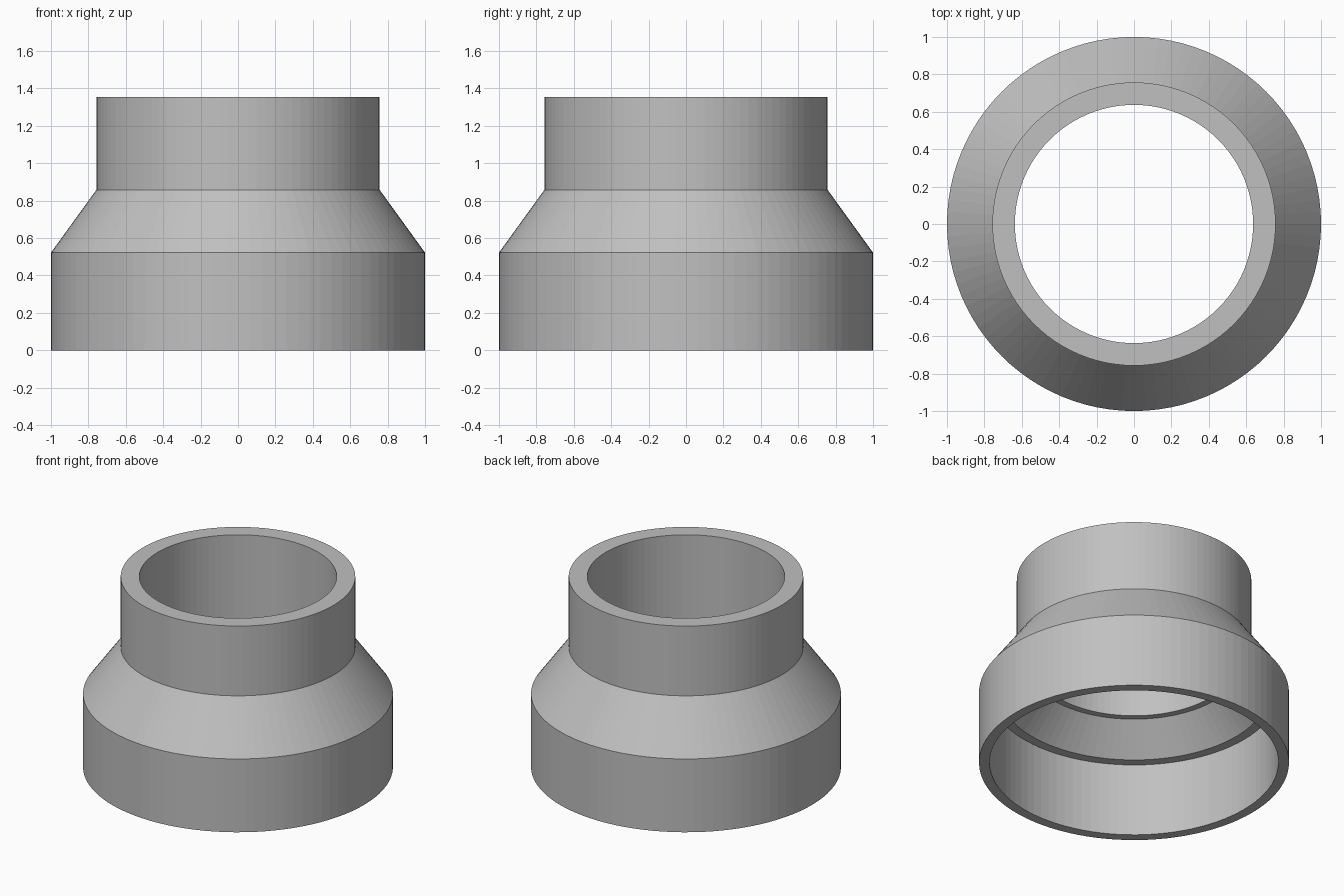
import bpy
import bmesh
from math import cos, sin, tau

SEGMENTS = 96

cube = bpy.data.objects.get("Cube")
if cube:
    bpy.data.objects.remove(cube, do_unlink=True)

grey = bpy.data.materials.new("plain grey")
grey.use_nodes = True
colour = (0.53, 0.53, 0.53, 1)
grey.diffuse_color = colour
grey.node_tree.nodes["Principled BSDF"].inputs["Base Color"].default_value = colour


def lathe(name, profile):
    """Revolve a closed (radius, height) profile around z."""
    bm = bmesh.new()
    rings = [[bm.verts.new((r * cos(tau * i / SEGMENTS), r * sin(tau * i / SEGMENTS), z))
              for i in range(SEGMENTS)] for r, z in profile]
    for k, ring in enumerate(rings):
        following = rings[(k + 1) % len(rings)]
        for i in range(SEGMENTS):
            j = (i + 1) % SEGMENTS
            bm.faces.new((ring[i], ring[j], following[j], following[i]))
    bmesh.ops.recalc_face_normals(bm, faces=bm.faces)
    mesh = bpy.data.meshes.new(name)
    bm.to_mesh(mesh)
    bm.free()
    mesh.materials.append(grey)
    obj = bpy.data.objects.new(name, mesh)
    bpy.context.collection.objects.link(obj)
    return obj


# Hollow reducer: wide socket, sloped shoulder, narrow neck, stepped bore
lathe("pipe_reducer", [
    (1.0, 0), (1.0, 0.522), (0.757, 0.858), (0.757, 1.355),   # outside
    (0.637, 1.355), (0.637, 0.717), (0.682, 0.717),           # neck bore and lower lip
    (0.867, 0.52), (0.932, 0.52), (0.932, 0),                 # inner cone, ledge, socket
])
